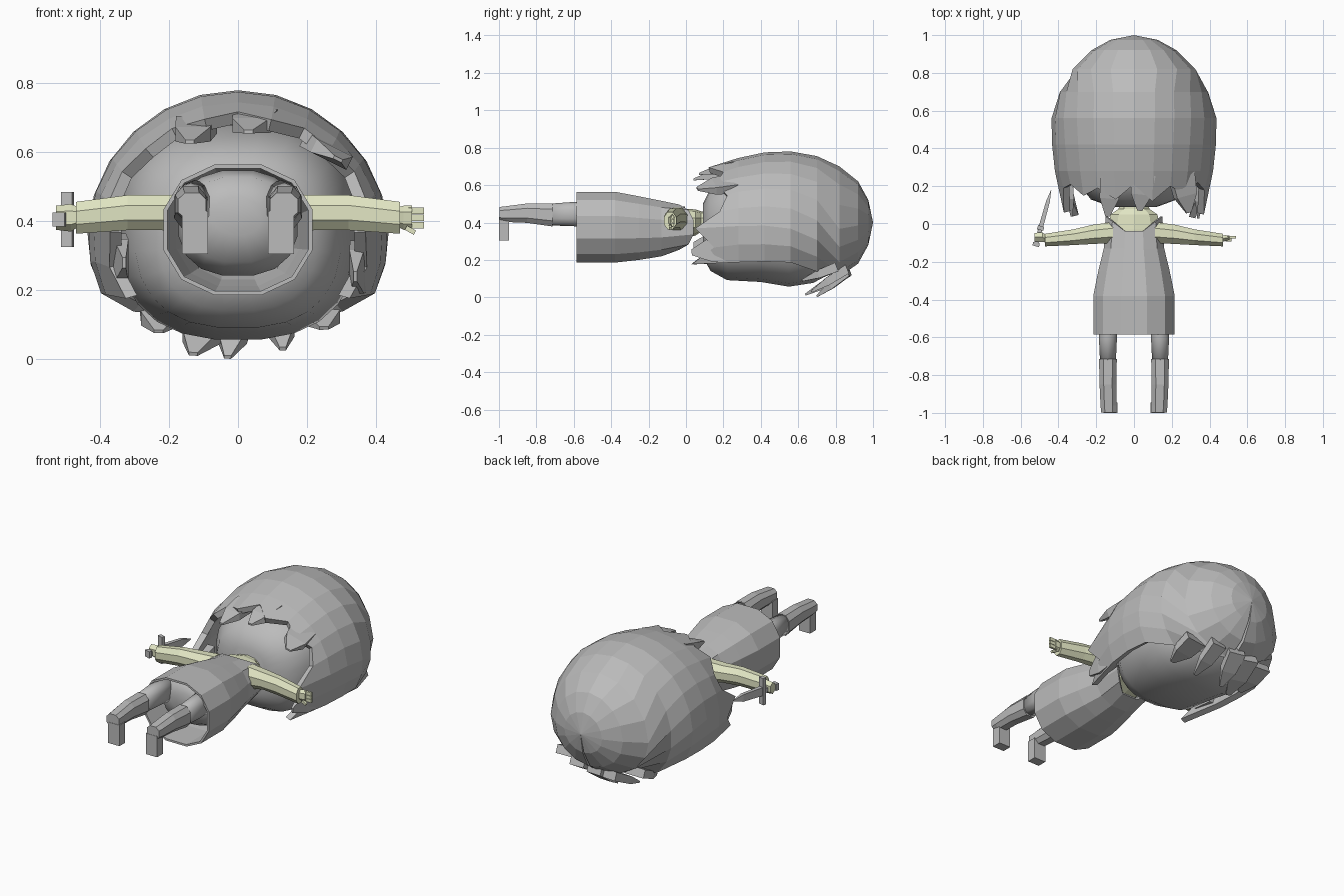
import bpy, bmesh, math
from mathutils import Vector, Matrix


def material(name, rgb):
    m = bpy.data.materials.new(name)
    m.diffuse_color = (*rgb, 1)
    return m


GREY = material("soft grey", (0.5, 0.5, 0.5))
SKIN = material("pale skin", (0.76, 0.79, 0.55))


def finish(name, bm, mat, smooth=False, thick=0):
    bmesh.ops.recalc_face_normals(bm, faces=bm.faces[:])
    me = bpy.data.meshes.new(name)
    bm.to_mesh(me)
    bm.free()
    me.materials.append(mat)
    for p in me.polygons:
        p.use_smooth = smooth
    ob = bpy.data.objects.new(name, me)
    bpy.context.collection.objects.link(ob)
    if thick:
        mod = ob.modifiers.new("thickness", 'SOLIDIFY')
        mod.thickness, mod.offset = thick, -1
    return ob


def spow(v, p):
    return math.copysign(abs(v) ** (2 / p), v)


def bridge(bm, a, b, closed=True):
    n = len(a)
    for i in range(n if closed else n - 1):
        j = (i + 1) % n
        bm.faces.new((a[i], a[j], b[j], b[i]))


def loft(name, sections, mat, n=10, power=2.0, axis='Y', caps=(True, True),
         smooth=False, thick=0, shift=None):
    """Sections are (position, side centre, side radius, z low, z high)."""
    bm = bmesh.new()
    rings = []
    for k, (t, c, r, lo, hi) in enumerate(sections):
        ring = []
        for i in range(n):
            a = 2 * math.pi * (i + 0.5) / n
            s = c + r * spow(math.cos(a), power)
            z = (lo + hi) / 2 + (hi - lo) / 2 * spow(math.sin(a), power)
            co = Vector((s, t, z) if axis == 'Y' else (t, s, z))
            if shift:
                co.y += shift(k, co)
            ring.append(bm.verts.new(co))
        rings.append(ring)
    for a, b in zip(rings, rings[1:]):
        bridge(bm, a, b)
    if caps[0]:
        bm.faces.new(rings[0])
    if caps[1]:
        bm.faces.new(rings[-1])
    return finish(name, bm, mat, smooth, thick)


def box(name, size, mat, matrix, taper=1.0):
    bm = bmesh.new()
    bmesh.ops.create_cube(bm, size=1)
    for v in bm.verts:
        if v.co.y > 0:
            v.co.x *= taper
            v.co.z *= taper
    bmesh.ops.scale(bm, vec=size, verts=bm.verts)
    bmesh.ops.transform(bm, matrix=matrix, verts=bm.verts)
    return finish(name, bm, mat)


def lock(name, base, tip, width, up):
    """Four sided hair wedge from base to tip."""
    base, tip, up = Vector(base), Vector(tip), Vector(up).normalized()
    side = (tip - base).cross(up).normalized() * width / 2
    mid = base.lerp(tip, 0.55)
    bm = bmesh.new()
    rings = [[bm.verts.new(c + side * s * k + up * u * k * 0.025)
              for s, u in ((-1, -1), (1, -1), (1, 1), (-1, 1))]
             for c, k in ((base, 1), (mid, 0.85), (tip, 0.2))]
    for a, b in zip(rings, rings[1:]):
        bridge(bm, a, b)
    bm.faces.new(rings[0])
    bm.faces.new(rings[-1])
    finish(name, bm, GREY)


# Head: smooth rounded block, face turned down
loft("head", [(0.09, 0, 0.12, 0.22, 0.50), (0.13, 0, 0.23, 0.14, 0.58),
              (0.22, 0, 0.30, 0.09, 0.64), (0.40, 0, 0.34, 0.08, 0.68),
              (0.55, 0, 0.35, 0.055, 0.69), (0.68, 0, 0.31, 0.075, 0.65),
              (0.80, 0, 0.24, 0.14, 0.58), (0.88, 0, 0.12, 0.25, 0.50)],
     GREY, n=24, power=2.5, smooth=True)

# Hair: faceted shell with a jagged hem, open over the face
# rows: y, half width, centre z, height above, depth below, start angle
rows = [(0.16, 0.395, 0.36, 0.36, 0.42, -28), (0.28, 0.42, 0.35, 0.395, 0.40, -24),
        (0.42, 0.435, 0.35, 0.425, 0.39, -24), (0.56, 0.437, 0.35, 0.43, 0.36, -27),
        (0.70, 0.395, 0.35, 0.405, 0.33, -40), (0.82, 0.325, 0.36, 0.34, 0.25, -88),
        (0.92, 0.225, 0.38, 0.24, 0.20, -88), (0.975, 0.125, 0.39, 0.13, 0.11, -88)]
hem = [0.03, 0.15, 0.05, 0.18, 0.22, 0.16, 0.2, 0.12, 0.21,
       0.13, 0.19, 0.15, 0.21, 0.19, 0.06, 0.14, 0.04]
bm = bmesh.new()
grid = []
for k, (y, rx, cz, up, down, start) in enumerate(rows):
    row = []
    for j in range(17):
        a = math.radians(start + (180 - 2 * start) * j / 16)
        s = math.sin(a)
        f = 0.93 + 0.35 * (hem[j] - 0.03) if k == 0 else 1
        row.append(bm.verts.new((rx * f * math.cos(a), hem[j] if k == 0 else y,
                                 cz + f * s * (up if s > 0 else down))))
    grid.append(row)
for a, b in zip(grid, grid[1:]):
    bridge(bm, a, b, closed=False)
pole = bm.verts.new((0, 1.0, 0.40))
for j in range(16):
    bm.faces.new((grid[-1][j], grid[-1][j + 1], pole))
finish("hair", bm, GREY, thick=0.035)

# Loose locks around the neck and over the forehead
for i, (b, t, w, u) in enumerate([
        ((-0.12, 0.25, 0.68), (-0.14, 0.04, 0.63), 0.12, (0, 0, 1)),
        ((0.05, 0.26, 0.70), (0.03, 0.07, 0.66), 0.13, (0, 0, 1)),
        ((0.25, 0.26, 0.61), (0.29, 0.06, 0.58), 0.14, (0.5, 0, 1)),
        ((-0.35, 0.25, 0.29), (-0.33, 0.04, 0.28), 0.15, (1, 0, 0)),
        ((0.35, 0.25, 0.27), (0.34, 0.03, 0.24), 0.15, (1, 0, 0))]):
    lock("neck_lock_%d" % i, b, t, w, u)
for i, (b, t, w) in enumerate([
        ((-0.08, 0.86, 0.13), (-0.13, 0.64, 0.015), 0.13),
        ((0.0, 0.87, 0.14), (-0.03, 0.70, 0.006), 0.10),
        ((0.12, 0.86, 0.15), (0.13, 0.67, 0.03), 0.09),
        ((-0.22, 0.80, 0.16), (-0.23, 0.62, 0.08), 0.13),
        ((0.23, 0.80, 0.16), (0.25, 0.62, 0.09), 0.13)]):
    lock("fringe_lock_%d" % i, b, t, w, (0, -0.4, 1))

# Torso: neck and shoulders under a dress with a dipped neckline
loft("neck_and_chest", [(-0.16, 0, 0.13, 0.27, 0.475), (-0.03, 0, 0.145, 0.31, 0.475),
                        (0.05, 0, 0.13, 0.33, 0.47), (0.08, 0, 0.085, 0.35, 0.46),
                        (0.16, 0, 0.07, 0.35, 0.46)], SKIN, n=10, power=2.3)
loft("dress", [(-0.585, 0, 0.222, 0.18, 0.57), (-0.38, 0, 0.222, 0.18, 0.57),
               (-0.25, 0, 0.195, 0.195, 0.545), (-0.13, 0, 0.165, 0.215, 0.52),
               (-0.05, 0, 0.155, 0.25, 0.50)],
     GREY, n=12, power=2.3, caps=(False, False), thick=0.012,
     shift=lambda k, co: max(0, abs(co.x) - 0.03) * 0.75 if k == 4 else 0)
loft("hips", [(-0.53, 0, 0.07, 0.36, 0.47), (-0.50, 0, 0.15, 0.28, 0.53),
              (-0.42, 0, 0.175, 0.24, 0.55), (-0.25, 0, 0.16, 0.25, 0.51)],
     GREY, n=16, power=2.4, smooth=True)

# Paired limbs
for side, s in (("left", -1), ("right", 1)):
    loft(side + "_leg", [(-0.45, s * 0.125, 0.05, 0.37, 0.52),
                         (-0.60, s * 0.138, 0.050, 0.38, 0.51),
                         (-0.74, s * 0.138, 0.043, 0.385, 0.50)],
         GREY, n=10, power=2.4, smooth=True)
    loft(side + "_boot", [(-0.715, s * 0.138, 0.050, 0.375, 0.505),
                          (-0.85, s * 0.138, 0.047, 0.395, 0.505),
                          (-0.96, s * 0.135, 0.045, 0.40, 0.49),
                          (-0.998, s * 0.133, 0.043, 0.405, 0.485)],
         GREY, n=8, power=2.6)
    box(side + "_foot", (0.075, 0.055, 0.125), GREY,
        Matrix.Translation((s * 0.125, -0.9725, 0.3675)))
    loft(side + "_arm", [(s * 0.11, -0.045, 0.06, 0.345, 0.485),
                         (s * 0.22, -0.055, 0.055, 0.37, 0.48),
                         (s * 0.32, -0.07, 0.045, 0.37, 0.48),
                         (s * 0.47, -0.085, 0.036, 0.36, 0.46)],
         SKIN, n=8, axis='X')

# Open hand with fingers and thumb
loft("open_palm", [(0.46, -0.08, 0.02, 0.385, 0.44), (0.48, -0.075, 0.018, 0.375, 0.445),
                   (0.505, -0.072, 0.014, 0.375, 0.445)], SKIN, n=6, axis='X')
for i in range(3):
    box("finger_%d" % i, (0.045, 0.013, 0.019), SKIN,
        Matrix.Translation((0.517, -0.071, 0.389 + 0.021 * i)))
box("thumb", (0.03, 0.014, 0.014), SKIN,
    Matrix.Translation((0.50, -0.085, 0.374)) @ Matrix.Rotation(0.5, 4, 'Y'))

# Closed hand gripping a dagger
loft("fist", [(-0.46, -0.08, 0.02, 0.385, 0.44), (-0.485, -0.07, 0.03, 0.37, 0.45),
              (-0.528, -0.07, 0.026, 0.375, 0.445)], SKIN, n=6, axis='X')
frame = Matrix.Translation((-0.505, -0.06, 0.405)) @ Matrix.Rotation(-0.27, 4, 'Z')
for name, size, y, taper in (("dagger_grip", (0.022, 0.11, 0.026), 0.0, 1),
                             ("dagger_pommel", (0.036, 0.02, 0.04), -0.05, 1),
                             ("dagger_guard", (0.034, 0.022, 0.16), 0.04, 1),
                             ("dagger_blade", (0.024, 0.14, 0.05), 0.115, 0.85),
                             ("dagger_tip", (0.0204, 0.065, 0.0425), 0.2175, 0.08)):
    box(name, size, GREY, frame @ Matrix.Translation((0, y, 0)), taper)
